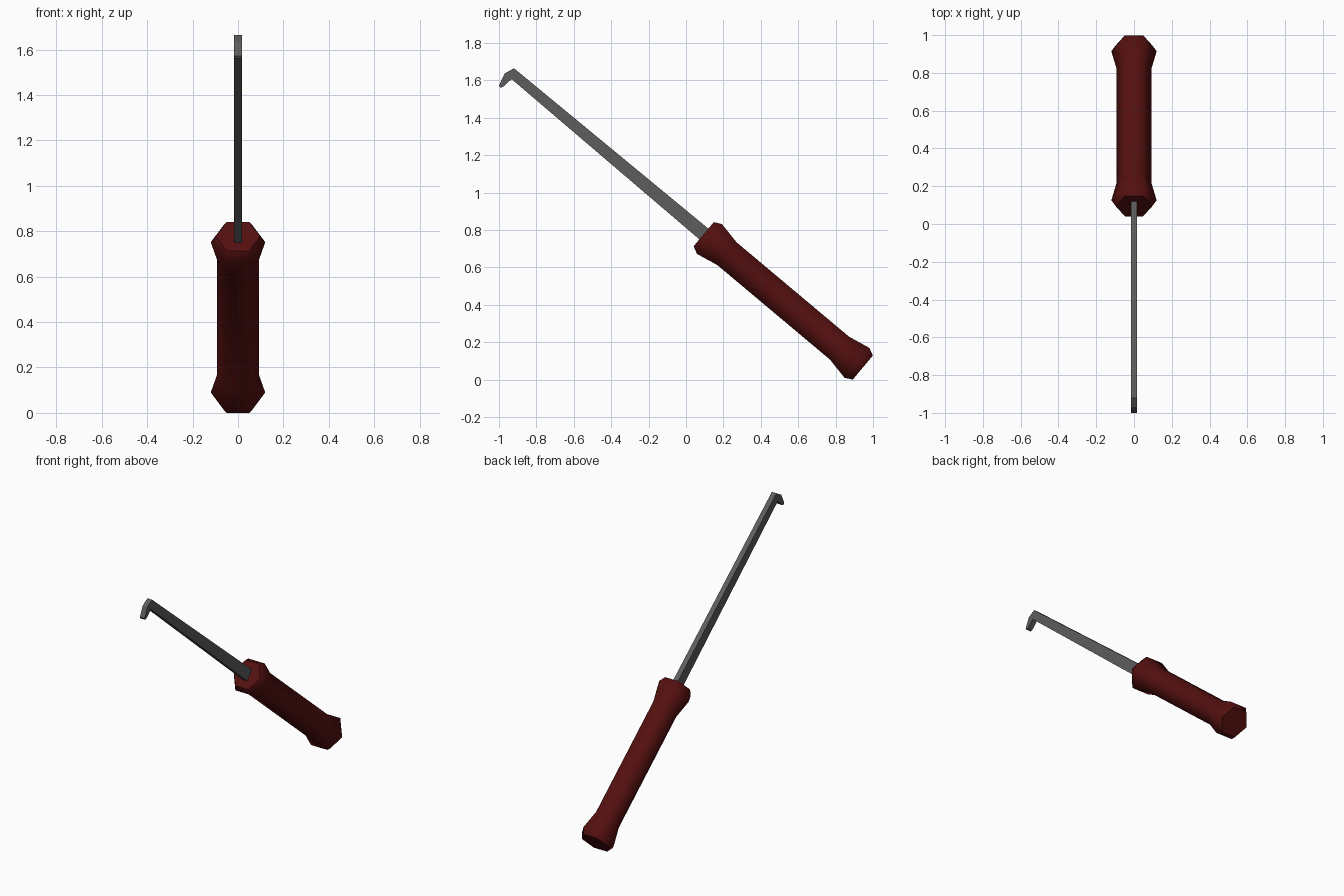
import bpy
import bmesh
import math
from mathutils import Vector

cube = bpy.data.objects.get("Cube")
if cube:
    bpy.data.objects.remove(cube, do_unlink=True)


def make_material(name, color):
    mat = bpy.data.materials.new(name)
    mat.use_nodes = True
    mat.diffuse_color = color
    mat.node_tree.nodes["Principled BSDF"].inputs["Base Color"].default_value = color
    return mat


def finish(bm, name, mat):
    bmesh.ops.recalc_face_normals(bm, faces=bm.faces)
    mesh = bpy.data.meshes.new(name)
    bm.to_mesh(mesh)
    bm.free()
    mesh.materials.append(mat)
    obj = bpy.data.objects.new(name, mesh)
    bpy.context.collection.objects.link(obj)
    return obj


red = make_material("dark red", (0.09, 0.005, 0.005, 1))
grey = make_material("steel grey", (0.11, 0.11, 0.11, 1))

# Handle: six-sided rings swept along a tilted axis, flared at both ends
TILT = math.radians(40)
SIDES = 6
axis = Vector((0, -math.cos(TILT), math.sin(TILT)))
side = Vector((1, 0, 0))
up = Vector((0, math.sin(TILT), math.cos(TILT)))
base = Vector((0, 0.945, 0.064))
LENGTH = 1.11
end = [(0, 0.097), (0.04, 0.12), (0.162, 0.092)]
profile = end + [(LENGTH - d, r) for d, r in reversed(end)]

bm = bmesh.new()
rings = []
for dist, radius in profile:
    ring = []
    for i in range(SIDES):
        a = math.tau * i / SIDES
        offset = side * math.cos(a) + up * math.sin(a)
        ring.append(bm.verts.new(base + axis * dist + offset * radius))
    rings.append(ring)
for low, high in zip(rings, rings[1:]):
    for i in range(SIDES):
        j = (i + 1) % SIDES
        face = bm.faces.new((low[i], low[j], high[j], high[i]))
        face.smooth = True
# Flat end caps with crisp rims
for ring in (rings[0], rings[-1]):
    cap = bm.faces.new(ring)
    for edge in cap.edges:
        edge.smooth = False
finish(bm, "handle", red)

# Shaft with a bent hook tip: side outline (y, z) extruded across x
outline = [(0.16, 0.774), (-0.92, 1.665), (-0.97, 1.636), (-1.0, 1.572),
           (-0.992, 1.56), (-0.973, 1.568), (-0.933, 1.607), (0.11, 0.717)]
HALF = 0.017
bm = bmesh.new()
shape = bm.faces.new([bm.verts.new((-HALF, y, z)) for y, z in outline])
extruded = bmesh.ops.extrude_face_region(bm, geom=[shape])
moved = [v for v in extruded["geom"] if isinstance(v, bmesh.types.BMVert)]
bmesh.ops.translate(bm, verts=moved, vec=(2 * HALF, 0, 0))
finish(bm, "hooked_shaft", grey)
